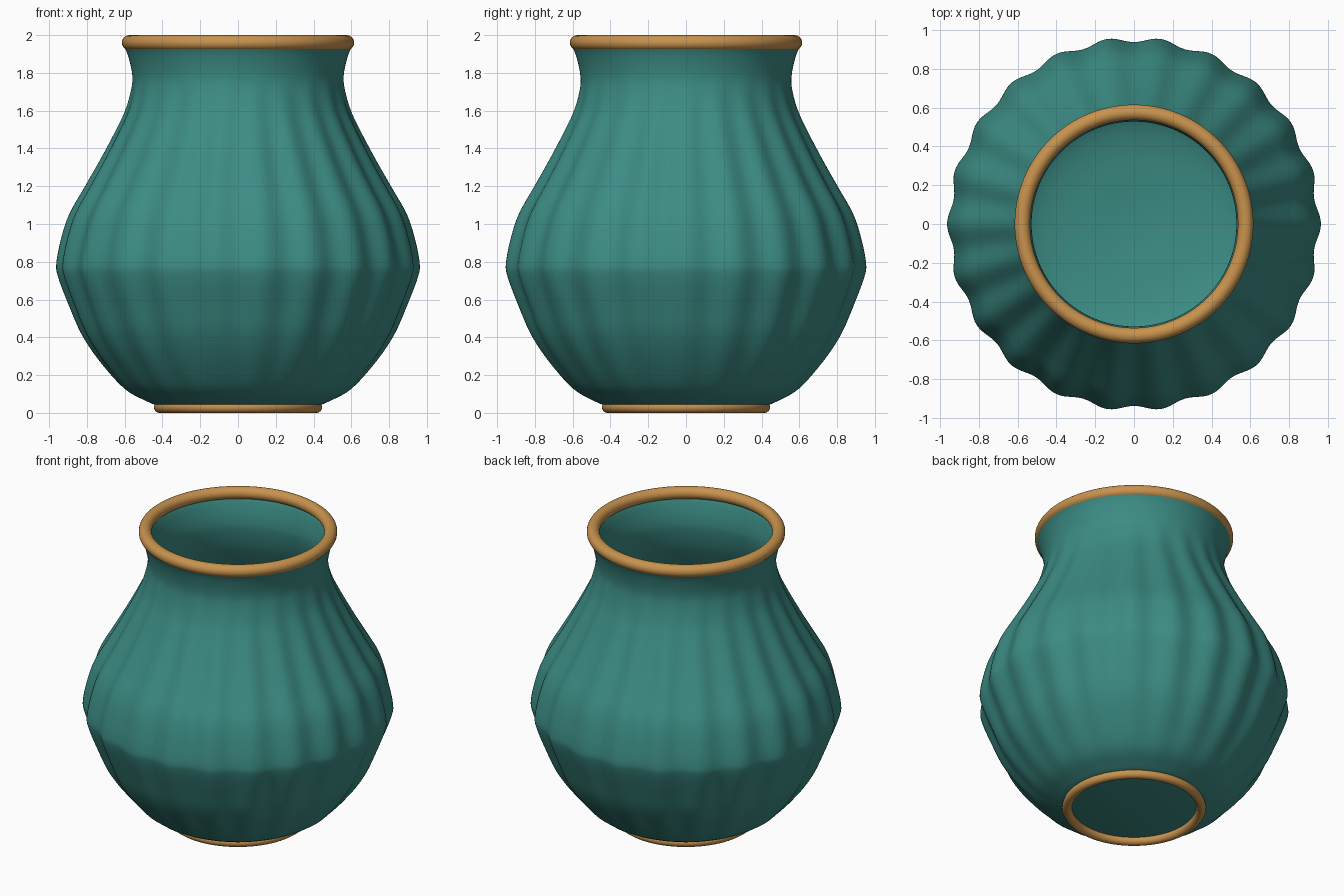
import bpy, bmesh
from math import sin, cos, pi, tau
from mathutils import Vector

cube = bpy.data.objects.get("Cube")
if cube:
    bpy.data.objects.remove(cube, do_unlink=True)

LOBES = 22
SEGMENTS = LOBES * 12
WALL = 0.03
FLUTE_DEPTH = 0.027


def make_material(name, colour):
    mat = bpy.data.materials.new(name)
    mat.use_nodes = True
    mat.diffuse_color = colour
    mat.node_tree.nodes["Principled BSDF"].inputs["Base Color"].default_value = colour
    return mat


teal = make_material("teal glaze", (0.045, 0.26, 0.23, 1))
bronze = make_material("bronze trim", (0.58, 0.29, 0.075, 1))


def spline(points, steps=5):
    """Catmull-Rom curve through (radius, height) points."""
    p = [Vector(q) for q in points]
    p = [2 * p[0] - p[1]] + p + [2 * p[-1] - p[-2]]
    out = []
    for a, b, c, d in zip(p, p[1:], p[2:], p[3:]):
        for i in range(steps):
            t = i / steps
            out.append(0.5 * (2 * b + (c - a) * t + (2 * a - 5 * b + 4 * c - d) * t ** 2
                              + (3 * b - a - 3 * c + d) * t ** 3))
    return out + [p[-2]]


def flute(z):
    """Groove depth, fading out at the foot and the neck."""
    t = min(max((z - 0.06) / 1.72, 0), 1)
    return FLUTE_DEPTH * sin(pi * t) ** 0.9 if 0 < t < 1 else 0


# Fluted body: outer wall, inner wall and bowl floor in one skin
outer = spline([(0.43, 0.04), (0.48, 0.06), (0.6, 0.127), (0.73, 0.27), (0.825, 0.41),
                (0.89, 0.555), (0.953, 0.72), (0.961, 0.8), (0.932, 0.94), (0.89, 1.06),
                (0.81, 1.2), (0.73, 1.34), (0.65, 1.49), (0.598, 1.6), (0.566, 1.71),
                (0.56, 1.79), (0.582, 1.89), (0.612, 1.958)])
inner = [Vector((p.x - flute(p.y) - WALL, p.y)) for p in reversed(outer) if p.y > 0.3]
floor = spline([inner[-1], (0.57, 0.18), (0.4, 0.115), (0.1, 0.08)])[1:]
skin = [(p, True) for p in outer] + [(p, False) for p in inner + floor]

bm = bmesh.new()
rings = []
for p, fluted in skin:
    depth = flute(p.y) if fluted else 0
    ring = []
    for i in range(SEGMENTS):
        a = tau * i / SEGMENTS
        r = p.x - depth * (1 - cos(LOBES * a)) / 2
        ring.append(bm.verts.new((r * cos(a), r * sin(a), p.y)))
    rings.append(ring)
for low, high in zip(rings, rings[1:]):
    for i in range(SEGMENTS):
        j = (i + 1) % SEGMENTS
        bm.faces.new((low[i], low[j], high[j], high[i]))
bm.faces.new(rings[0][::-1])
bm.faces.new(rings[-1])
bmesh.ops.recalc_face_normals(bm, faces=bm.faces)
mesh = bpy.data.meshes.new("vase_body")
bm.to_mesh(mesh)
bm.free()
body = bpy.data.objects.new("vase_body", mesh)
bpy.context.collection.objects.link(body)


def trim_ring(name, radius, tube, z):
    bpy.ops.mesh.primitive_torus_add(major_radius=radius, minor_radius=tube, location=(0, 0, z),
                                     major_segments=128, minor_segments=24)
    ring = bpy.context.object
    ring.name = ring.data.name = name
    return ring


# Bronze rings around the mouth and the foot
rim = trim_ring("mouth_rim", 0.575, 0.04, 1.96)
foot = trim_ring("foot_ring", 0.415, 0.03, 0.03)

for obj, mat in ((body, teal), (rim, bronze), (foot, bronze)):
    obj.data.materials.append(mat)
    bpy.ops.object.select_all(action="DESELECT")
    obj.select_set(True)
    bpy.context.view_layer.objects.active = obj
    bpy.ops.object.shade_smooth_by_angle(angle=pi / 4)
